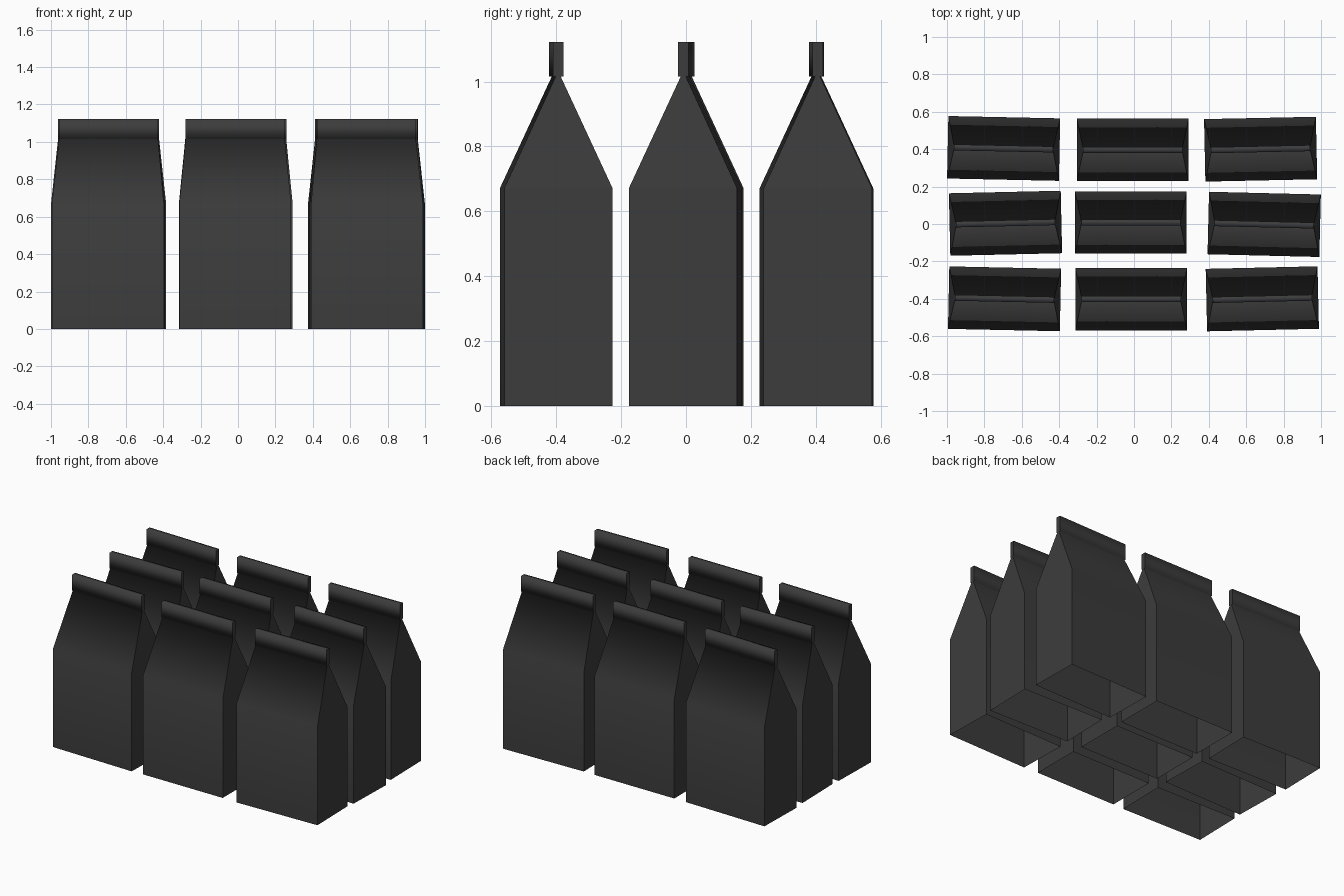
import bpy, bmesh, math

cube = bpy.data.objects.get("Cube")
if cube:
    bpy.data.objects.remove(cube, do_unlink=True)

# Single dark paper colour
paper = bpy.data.materials.new("charcoal paper")
paper.use_nodes = True
colour = (0.045, 0.045, 0.045, 1)
paper.diffuse_color = colour
paper.node_tree.nodes["Principled BSDF"].inputs["Base Color"].default_value = colour

# Bag cross-sections from open base to folded crimp: half width, half depth, height
SECTIONS = [
    (0.299, 0.167, 0.0),
    (0.299, 0.167, 0.671),
    (0.265, 0.008, 1.015),
    (0.265, 0.016, 1.015),
    (0.265, 0.016, 1.122),
]


def bag_mesh():
    bm = bmesh.new()
    rings = [[bm.verts.new((sx * w, sy * d, z))
              for sx, sy in ((-1, -1), (1, -1), (1, 1), (-1, 1))]
             for w, d, z in SECTIONS]
    for low, high in zip(rings, rings[1:]):
        for i in range(4):
            j = (i + 1) % 4
            # The crimp ledge only exists on the front and back
            is_ledge = low[0].co.z == high[0].co.z
            if not (is_ledge and i % 2):
                bm.faces.new((low[i], low[j], high[j], high[i]))
    bm.faces.new(rings[-1])
    # Soft folds run across the panels; the side creases stay crisp
    for face in bm.faces:
        face.smooth = True
    for edge in bm.edges:
        along = (edge.verts[0].co - edge.verts[1].co).normalized()
        edge.smooth = abs(along.x) > 0.9
    mesh = bpy.data.meshes.new("paper_bag")
    bm.to_mesh(mesh)
    bm.free()
    mesh.materials.append(paper)
    return mesh


# Three rows of three bags, each slightly turned: name, x, y, degrees
BAGS = [
    ("front_right", -0.692, -0.4, -1.2),
    ("front_middle", -0.015, -0.402, 0),
    ("front_left", 0.686, -0.4, 1.3),
    ("centre_right", -0.687, 0.004, 1.3),
    ("centre_middle", -0.017, 0.008, 0),
    ("centre_left", 0.696, -0.002, -1.4),
    ("back_right", -0.697, 0.404, -1.2),
    ("back_middle", -0.007, 0.396, 0),
    ("back_left", 0.677, 0.4, 1.2),
]

shared = bag_mesh()
for name, x, y, turn in BAGS:
    bag = bpy.data.objects.new(name + "_bag", shared)
    bag.location = (x, y, 0)
    bag.rotation_euler.z = math.radians(turn)
    bpy.context.collection.objects.link(bag)
